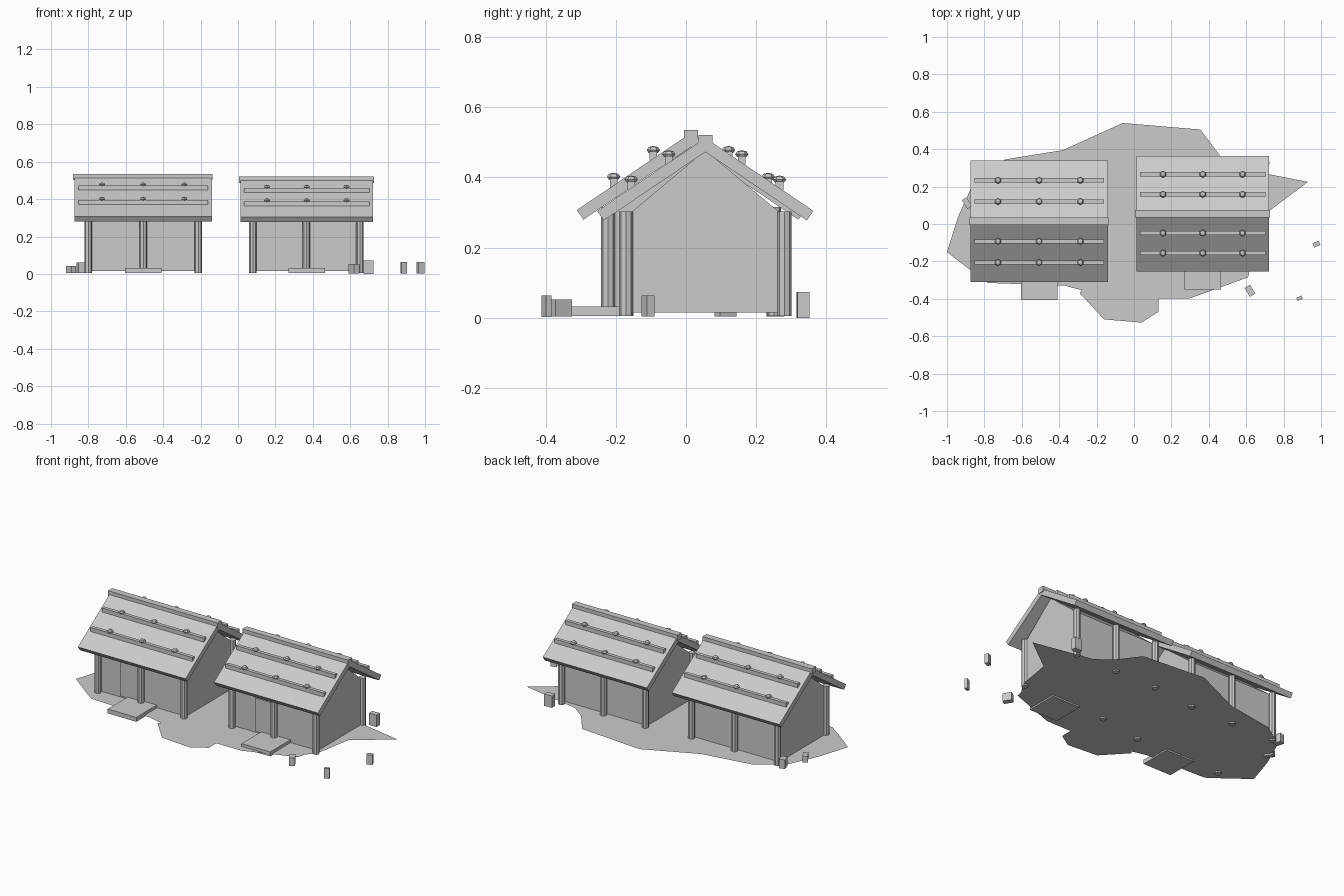
import bpy, bmesh, math
from mathutils import Matrix, Vector

cube = bpy.data.objects.get("Cube")
if cube:
    bpy.data.objects.remove(cube, do_unlink=True)

grey = bpy.data.materials.new("plain grey")
grey.use_nodes = True
colour = (0.6, 0.6, 0.6, 1)
grey.diffuse_color = colour
grey.node_tree.nodes["Principled BSDF"].inputs["Base Color"].default_value = colour


def finish(name, bm):
    mesh = bpy.data.meshes.new(name)
    bmesh.ops.recalc_face_normals(bm, faces=bm.faces)
    bm.to_mesh(mesh)
    bm.free()
    mesh.materials.append(grey)
    obj = bpy.data.objects.new(name, mesh)
    bpy.context.collection.objects.link(obj)
    return obj


def box(name, x, y, z, turn=0):
    """Box from (low, high) ranges, turned about its own upright axis."""
    mid = Vector([sum(r) / 2 for r in (x, y, z)])
    size = [r[1] - r[0] for r in (x, y, z)]
    bm = bmesh.new()
    bmesh.ops.create_cube(bm, size=1, matrix=Matrix.Translation(mid)
                          @ Matrix.Rotation(math.radians(turn), 4, 'Z')
                          @ Matrix.Diagonal((*size, 1)))
    return finish(name, bm)


def extrude_x(name, profile, x):
    """Sweep a (y, z) outline along x."""
    bm = bmesh.new()
    face = bm.faces.new([bm.verts.new((x[0], y, z)) for y, z in profile])
    new = bmesh.ops.extrude_face_region(bm, geom=[face])["geom"]
    verts = [v for v in new if isinstance(v, bmesh.types.BMVert)]
    bmesh.ops.translate(bm, verts=verts, vec=(x[1] - x[0], 0, 0))
    return finish(name, bm)


def post(name, x, y, top):
    bm = bmesh.new()
    low = 0.005
    bmesh.ops.create_cone(bm, cap_ends=True, segments=8, radius1=0.02, radius2=0.02,
                          depth=top - low,
                          matrix=Matrix.Translation((x, y, (top + low) / 2)))
    return finish(name, bm)


def knob(name, x, y, z):
    bm = bmesh.new()
    bmesh.ops.create_uvsphere(bm, u_segments=6, v_segments=4, radius=0.019,
                              matrix=Matrix.Translation((x, y, z))
                              @ Matrix.Diagonal((1, 1, 0.6, 1)))
    return finish(name, bm)


def house(tag, roof_x, ridge_y, apex, span, wall_x, half, wall_top, door_x, door_top,
          step_x, step_front, batten_offsets):
    slope = 0.675
    eave = apex - span * slope
    floor = 0.015

    # Walls with gables
    extrude_x(tag + "_walls", [(ridge_y - half, floor), (ridge_y + half, floor),
                               (ridge_y + half, wall_top), (ridge_y, apex - 0.035),
                               (ridge_y - half, wall_top)], wall_x)

    # Posts in two rows
    for side in (-1, 1):
        for i in range(3):
            x = wall_x[0] + (wall_x[1] - wall_x[0]) * i / 2
            post(f"{tag}_post", x, ridge_y + side * (half + 0.018), wall_top)

    # Roof slabs, battens and knobs on both slopes
    for side in (-1, 1):
        extrude_x(tag + "_roof_slab", [(ridge_y, apex), (ridge_y + side * span, eave),
                                       (ridge_y + side * (span - 0.019), eave - 0.027),
                                       (ridge_y, apex - 0.04)], roof_x)
        for d in batten_offsets:
            y, z = ridge_y + side * d, apex - d * slope
            box(tag + "_batten", (roof_x[0] + 0.02, roof_x[1] - 0.02),
                (y - 0.011, y + 0.011), (z - 0.006, z + 0.019))
            mid = (roof_x[0] + roof_x[1]) / 2
            for k in (-1, 0, 1):
                knob(tag + "_knob", mid + k * 0.3 * (roof_x[1] - roof_x[0]), y, z + 0.024)

    # Ridge beam
    box(tag + "_ridge_beam", (roof_x[0] - 0.008, roof_x[1] + 0.004),
        (ridge_y - 0.02, ridge_y + 0.02), (apex - 0.025, apex + 0.009))

    # Door and step
    front = ridge_y - half
    box(tag + "_door", door_x, (front - 0.008, front + 0.002), (0.025, door_top))
    box(tag + "_step", step_x, (step_front, step_front + 0.2), (0.005, 0.032))


house("left_house", (-0.874, -0.14), 0.014, 0.526, 0.325, (-0.80, -0.212), 0.218, 0.315,
      (-0.655, -0.525), 0.243, (-0.605, -0.41), -0.405, (0.107, 0.22))
house("right_house", (0.013, 0.722), 0.055, 0.512, 0.308, (0.08, 0.652), 0.208, 0.303,
      (0.227, 0.345), 0.23, (0.27, 0.465), -0.35, (0.104, 0.211))

# Ground sheet
outline = [(-1, -0.15), (-0.94, 0.04), (-0.85, 0.24), (-0.69, 0.345), (-0.38, 0.395),
           (-0.06, 0.54), (0.355, 0.505), (0.46, 0.365), (0.55, 0.3), (0.93, 0.225),
           (0.71, 0.06), (0.67, -0.17), (0.62, -0.24), (0.61, -0.285), (0.3, -0.397),
           (0.13, -0.397), (0.13, -0.47), (0.04, -0.527), (-0.16, -0.51), (-0.29, -0.37),
           (-0.28, -0.353), (-0.37, -0.33), (-0.78, -0.315), (-0.87, -0.25)]
ground = bmesh.new()
sheet = ground.faces.new([ground.verts.new((x, y, 0.014)) for x, y in reversed(outline)])
bmesh.ops.triangulate(ground, faces=[sheet])
sheet_obj = finish("ground", ground)
if sheet_obj.data.polygons[0].normal.z < 0:
    sheet_obj.data.flip_normals()

# Loose stones: centre x, y, size x, y, low, high, turn
for x, y, w, d, low, high, turn in [
        (0.885, -0.397, 0.03, 0.018, 0.002, 0.064, 25),
        (0.975, -0.108, 0.036, 0.024, 0.003, 0.063, 25),
        (0.62, -0.357, 0.034, 0.055, 0.003, 0.052, 32),
        (0.697, 0.333, 0.052, 0.034, 0, 0.073, 3),
        (-0.893, 0.112, 0.03, 0.055, 0.004, 0.042, 32),
        (-0.842, 0.255, 0.034, 0.045, 0.004, 0.06, 15)]:
    box("stone", (x - w / 2, x + w / 2), (y - d / 2, y + d / 2), (low, high), turn)
